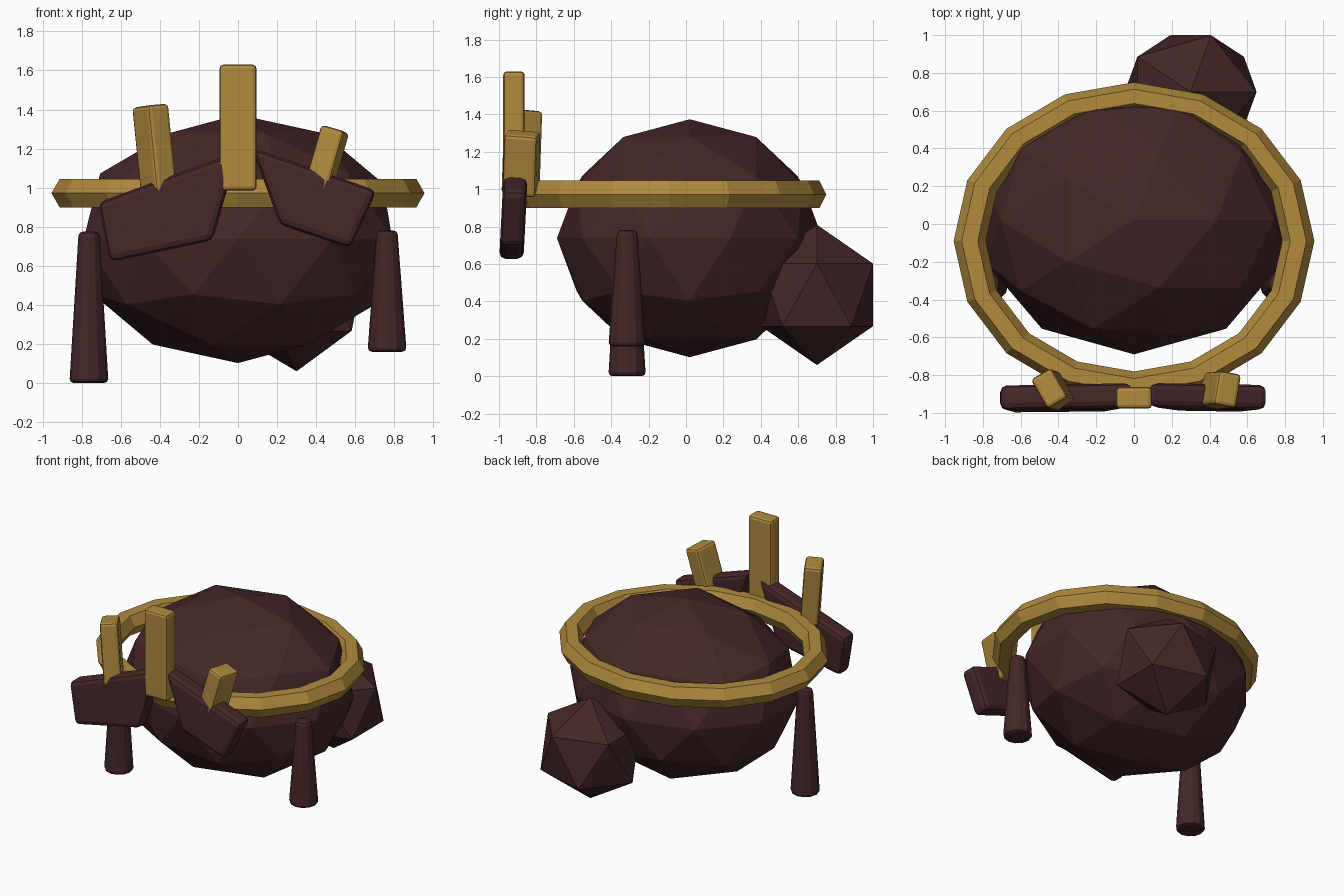
import bpy, bmesh, math
from mathutils import Vector, Matrix

if "Cube" in bpy.data.objects:
    bpy.data.objects.remove(bpy.data.objects["Cube"])


def material(name, rgb):
    m = bpy.data.materials.new(name)
    m.diffuse_color = (*rgb, 1)
    m.use_nodes = True
    m.node_tree.nodes["Principled BSDF"].inputs["Base Color"].default_value = m.diffuse_color
    return m


BROWN = material("dark brown", (0.060, 0.020, 0.021))
GOLD = material("gold", (0.440, 0.257, 0.048))


def finish(name, bm, mat, bevel=0):
    bmesh.ops.recalc_face_normals(bm, faces=bm.faces)
    mesh = bpy.data.meshes.new(name)
    bm.to_mesh(mesh)
    bm.free()
    mesh.materials.append(mat)
    ob = bpy.data.objects.new(name, mesh)
    bpy.context.collection.objects.link(ob)
    if bevel:
        mod = ob.modifiers.new("rounded edges", 'BEVEL')
        mod.width = bevel
        mod.segments = 2
        mod.limit_method = 'ANGLE'
        mod.angle_limit = math.radians(50)
    return ob


def ball(name, subdivisions, centre, radii):
    bm = bmesh.new()
    bmesh.ops.create_icosphere(bm, subdivisions=subdivisions, radius=1)
    bmesh.ops.scale(bm, vec=radii, verts=bm.verts)
    bmesh.ops.translate(bm, vec=centre, verts=bm.verts)
    return finish(name, bm, BROWN)


def leg(name, x, z0, z1):
    bm = bmesh.new()
    bmesh.ops.create_cone(bm, cap_ends=True, segments=12, radius1=0.1,
                          radius2=0.053, depth=z1 - z0)
    bmesh.ops.translate(bm, vec=(x, -0.315, (z0 + z1) / 2), verts=bm.verts)
    return finish(name, bm, BROWN, 0.022)


def ring(name, centre, major, minor, squash, segments=16, sides=6):
    bm = bmesh.new()
    loops = []
    for i in range(segments):
        a = math.tau * i / segments
        loop = []
        for j in range(sides):
            b = math.tau * j / sides
            r = major + minor * math.cos(b)
            loop.append(bm.verts.new(Vector(centre) + Vector(
                (r * math.cos(a), squash * r * math.sin(a), minor * math.sin(b)))))
        loops.append(loop)
    for i in range(segments):
        p, q = loops[i], loops[(i + 1) % segments]
        for j in range(sides):
            k = (j + 1) % sides
            bm.faces.new((p[j], q[j], q[k], p[k]))
    return finish(name, bm, GOLD)


def plate(name, outline, y0=-0.985, y1=-0.855):
    bm = bmesh.new()
    # lean the plate slightly so its top sits further back
    lean = lambda z: 0.05 * (z - 0.9)
    front = [bm.verts.new((x, y0 + lean(z), z)) for x, z in outline]
    back = [bm.verts.new((x, y1 + lean(z), z)) for x, z in outline]
    bm.faces.new(front)
    bm.faces.new(back[::-1])
    for i in range(len(outline)):
        j = (i + 1) % len(outline)
        bm.faces.new((front[i], front[j], back[j], back[i]))
    return finish(name, bm, BROWN, 0.035)


def peg(name, bottom, top, width, depth, turn):
    """Box running from bottom to top, turned about its own axis."""
    bottom, top = Vector(bottom), Vector(top)
    axis = top - bottom
    bm = bmesh.new()
    bmesh.ops.create_cube(bm, size=1)
    bmesh.ops.scale(bm, vec=(width, depth, axis.length), verts=bm.verts)
    rot = Vector((0, 0, 1)).rotation_difference(axis).to_matrix()
    rot = rot @ Matrix.Rotation(math.radians(turn), 3, 'Z')
    bmesh.ops.rotate(bm, matrix=rot, verts=bm.verts)
    bmesh.ops.translate(bm, vec=(bottom + top) / 2, verts=bm.verts)
    return finish(name, bm, GOLD, 0.02)


# faceted body and tail
ball("body", 2, (0, 0.02, 0.738), (0.83, 0.71, 0.636))
ball("tail", 1, (0.30, 0.70, 0.435), (0.39, 0.352, 0.375))

# two front legs, the right one lifted
leg("left_leg", -0.763, 0.0, 0.775)
leg("right_leg", 0.763, 0.16, 0.782)

# hexagonal hoop around the body
ring("hoop", (0, -0.09, 0.972), 0.87, 0.085, 0.88)

# two slanted front plates
plate("left_plate", [(-0.715, 0.925), (-0.655, 0.62), (-0.13, 0.73), (0.0, 1.185)])
plate("right_plate", [(0.07, 1.205), (0.215, 0.81), (0.575, 0.69), (0.71, 0.985)])

# three pegs standing above the plates
peg("centre_peg", (0, -0.92, 0.985), (0, -0.92, 1.63), 0.19, 0.115, 0)
peg("left_peg", (-0.405, -0.885, 0.975), (-0.45, -0.87, 1.42), 0.125, 0.18, 30)
peg("right_peg", (0.405, -0.885, 0.975), (0.498, -0.875, 1.30), 0.125, 0.18, -10)
